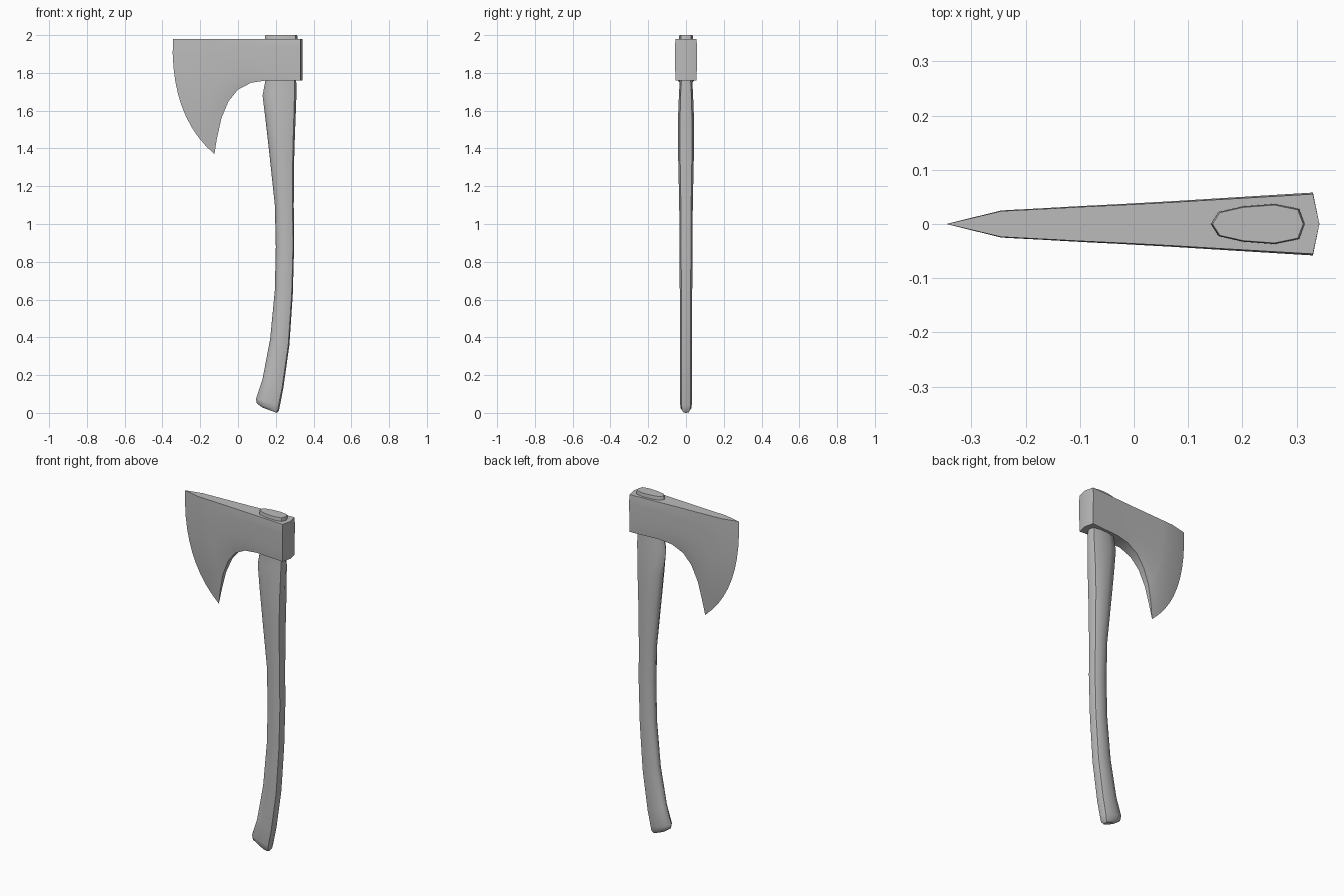
import bpy, bmesh, math
from mathutils import Vector

cube = bpy.data.objects.get("Cube")
if cube:
    bpy.data.objects.remove(cube)

grey = bpy.data.materials.new("plain grey")
grey.use_nodes = True
colour = (0.5, 0.5, 0.5, 1)
grey.diffuse_color = colour
grey.node_tree.nodes["Principled BSDF"].inputs["Base Color"].default_value = colour


def loft(name, rings, angle):
    """Skin a list of equal closed rings and cap both ends."""
    bm = bmesh.new()
    loops = [[bm.verts.new(p) for p in ring] for ring in rings]
    n = len(loops[0])
    for a, b in zip(loops, loops[1:]):
        for i in range(n):
            j = (i + 1) % n
            bm.faces.new((a[i], a[j], b[j], b[i]))
    bm.faces.new(loops[0])
    bm.faces.new(loops[-1])
    bmesh.ops.remove_doubles(bm, verts=bm.verts[:], dist=0.0005)
    bmesh.ops.recalc_face_normals(bm, faces=bm.faces[:])
    mesh = bpy.data.meshes.new(name)
    bm.to_mesh(mesh)
    bm.free()
    mesh.materials.append(grey)
    obj = bpy.data.objects.new(name, mesh)
    bpy.context.collection.objects.link(obj)
    bpy.ops.object.select_all(action="DESELECT")
    obj.select_set(True)
    bpy.context.view_layer.objects.active = obj
    bpy.ops.object.shade_smooth_by_angle(angle=math.radians(angle))
    return obj


# Handle: each ring runs from a front point to a back point, with a half width
def handle_ring(xl, zl, xr, zr, w):
    # egg-shaped ten-sided section, fuller towards the back
    side = [(0, 0), (.08, .6), (.34, .88), (.68, 1), (.94, .75), (1, 0)]
    outline = side + [(t, -y) for t, y in side[-2:0:-1]]
    a, b = Vector((xl, 0, zl)), Vector((xr, 0, zr))
    return [a.lerp(b, t) + Vector((0, y * w, 0)) for t, y in outline]


handle_rows = [
    (.145, 2.0, .312, 2.0, .035), (.142, 1.99, .315, 1.99, .037),
    (.145, 1.76, .308, 1.76, .033), (.13, 1.68, .31, 1.70, .037),
    (.147, 1.54, .304, 1.54, .043), (.165, 1.38, .298, 1.38, .042),
    (.195, 1.10, .295, 1.10, .036), (.2, .88, .297, .88, .034),
    (.195, .65, .29, .63, .033), (.17, .39, .272, .36, .033),
    (.13, .18, .24, .13, .033), (.095, .075, .222, .04, .032),
    (.1, .05, .217, .012, .028), (.13, .028, .205, 0, .018),
]
loft("handle", [handle_ring(*r) for r in handle_rows], 50)

# Head: columns sweep from the butt to the cutting edge
STEPS = 10
head_columns = [  # top x, bottom x, bottom z, half thickness, rim share
    (.342, .342, 1.76, 0, 1), (.33, .33, 1.76, .058, .95),
    (.15, .15, 1.76, .047, .9), (.07, .07, 1.748, .042, .8),
    (-.02, -.0, 1.712, .037, .7), (-.1, -.05, 1.65, .033, .6),
    (-.17, -.088, 1.56, .029, .5), (-.245, -.112, 1.45, .025, .3),
    (-.345, -.125, 1.37, 0, 1),
]


def head_ring(x0, x1, z1, thick, rim):
    top, end = Vector((x0, 0, 1.98)), Vector((x1, 0, z1))
    pull = Vector((x0 - .07 * (x1 - x0), 0, 1.98 + .67 * (z1 - 1.98)))
    pts, halves = [], []
    for i in range(STEPS + 1):
        t = i / STEPS
        pts.append(top * (1 - t) ** 2 + pull * 2 * t * (1 - t) + end * t * t)
        halves.append(thick * (1 - (1 - rim) * t ** 3))
    halves[0] *= .95
    out = [p + Vector((0, h, 0)) for p, h in zip(pts, halves)]
    back = [p - Vector((0, h, 0)) for p, h in zip(pts, halves)]
    return out + back[::-1]


loft("axe_head", [head_ring(*c) for c in head_columns], 35)
